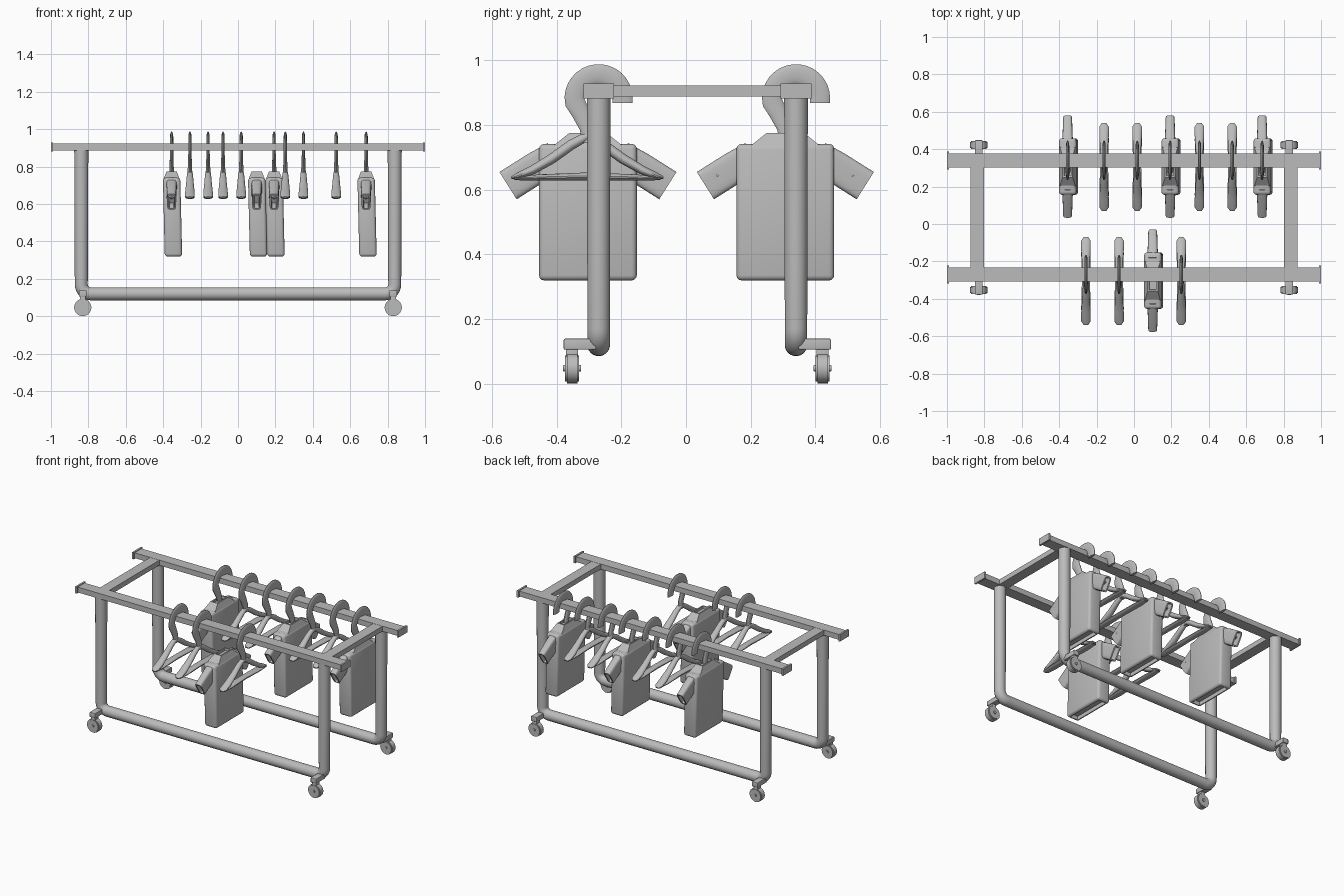
import bpy, bmesh, math
from mathutils import Vector

if "Cube" in bpy.data.objects:
    bpy.data.objects.remove(bpy.data.objects["Cube"])

grey = bpy.data.materials.new("light grey")
grey.diffuse_color = (0.5, 0.5, 0.5, 1)
grey.use_nodes = True
grey.node_tree.nodes["Principled BSDF"].inputs["Base Color"].default_value = grey.diffuse_color
RAIL_Y = (-0.27, 0.34)


def finish(name, bm, smooth=True):
    bmesh.ops.recalc_face_normals(bm, faces=bm.faces)
    me = bpy.data.meshes.new(name)
    bm.to_mesh(me)
    bm.free()
    me.materials.append(grey)
    ob = bpy.data.objects.new(name, me)
    bpy.context.collection.objects.link(ob)
    if smooth:
        bpy.ops.object.select_all(action='DESELECT')
        ob.select_set(True)
        bpy.context.view_layer.objects.active = ob
        bpy.ops.object.shade_smooth_by_angle(angle=math.radians(35))
    return ob


def box_bm(c, s, bevel=0.0):
    bm = bmesh.new()
    bmesh.ops.create_cube(bm, size=1)
    for v in bm.verts:
        v.co = Vector([v.co[i] * s[i] + c[i] for i in range(3)])
    if bevel:
        bmesh.ops.bevel(bm, geom=bm.edges[:], offset=bevel, segments=3,
                        profile=0.5, affect='EDGES')
    return bm


def box(name, c, s, bevel=0.0):
    return finish(name, box_bm(c, s, bevel), bevel > 0)


def hollow(bm, face, rim, depth):
    bmesh.ops.inset_individual(bm, faces=[face], thickness=rim, depth=0)
    bmesh.ops.inset_individual(bm, faces=[face], thickness=0.002, depth=-depth)


def sweep(name, pts, plane, off, n=16, power=1.0, hole=0):
    """Sweep an ellipse along (u, v, in-plane radius, sideways radius) points."""
    bm = bmesh.new()
    rings = []
    for i, (u, v, a, b) in enumerate(pts):
        p, q = pts[max(i - 1, 0)], pts[min(i + 1, len(pts) - 1)]
        t = Vector((q[0] - p[0], q[1] - p[1])).normalized()
        ring = []
        for k in range(n):
            w = 2 * math.pi * (k + 0.5) / n
            c = math.copysign(abs(math.cos(w)) ** power, math.cos(w)) * a
            s = math.copysign(abs(math.sin(w)) ** power, math.sin(w)) * b
            uu, vv = u - t.y * c, v + t.x * c
            ring.append(bm.verts.new((off + s, uu, vv) if plane == 'yz' else (uu, off + s, vv)))
        rings.append(ring)
    for r0, r1 in zip(rings, rings[1:]):
        for k in range(n):
            bm.faces.new((r0[k], r0[(k + 1) % n], r1[(k + 1) % n], r1[k]))
    bm.faces.new(rings[0])
    end = bm.faces.new(rings[-1])
    bmesh.ops.recalc_face_normals(bm, faces=bm.faces)
    if hole:
        hollow(bm, end, 0.009, hole)
    return finish(name, bm)


def disc(name, c, r, depth):
    """Rounded disc with its axis along y."""
    bm = bmesh.new()
    bmesh.ops.create_cone(bm, cap_ends=True, segments=28, radius1=r, radius2=r, depth=depth)
    rim = [e for e in bm.edges if abs(e.verts[0].co.z - e.verts[1].co.z) < 1e-5]
    bmesh.ops.bevel(bm, geom=rim, offset=min(r, depth) * 0.12, segments=2, affect='EDGES')
    for v in bm.verts:
        x, y, z = v.co
        v.co = (c[0] + x, c[1] + z, c[2] + y)
    return finish(name, bm)


# Rails, U-shaped tube frames and casters
for side, y in zip(("front", "rear"), RAIL_Y):
    box(side + "_rail", (0, y, 0.905), (1.99, 0.075, 0.036))
    for x in (-0.994, 0.994):
        box(side + "_rail_end", (x, y, 0.905), (0.012, 0.095, 0.046))
    half = [(-0.838, 0.89, 0.038, 0.037), (-0.838, 0.5, 0.037, 0.036)]
    for k in range(9):
        w = math.pi / 2 * k / 8
        half.append((-0.788 - 0.05 * math.cos(w), 0.17 - 0.05 * math.sin(w), 0.035, 0.035))
    sweep(side + "_tube_frame", half + [(-u, v, a, b) for u, v, a, b in reversed(half)],
          'xz', y, 20)
    s = -1 if y < 0 else 1
    wy = y + s * 0.082
    for x in (-0.83, 0.83):
        box("caster_mount", (x, y + s * 0.058, 0.122), (0.042, 0.1, 0.034), 0.004)
        box("caster_stem", (x, wy, 0.09), (0.032, 0.038, 0.04), 0.003)
        disc("caster_wheel", (x, wy, 0.047), 0.046, 0.043)
        disc("caster_axle", (x, wy, 0.048), 0.01, 0.056)

# Cross bars
for x in (-0.838, 0.838):
    box("cross_bar", (x, 0.035, 0.905), (0.07, 0.56, 0.034))


def hanger(x, y):
    # hook: neck rising into an arc over the rail
    hook = [(-0.03, 0.745, 0.022, 0.014), (-0.035, 0.79, 0.024, 0.012),
            (-0.055, 0.835, 0.028, 0.010)]
    for k in range(17):
        w = math.radians(190 - 190 * k / 16)
        hook.append((0.074 * math.cos(w), 0.882 + 0.074 * math.sin(w), 0.032, 0.009))
    hook.append((0.074, 0.868, 0.032, 0.009))
    sweep("hanger_hook", [(y + u, v, a, b) for u, v, a, b in hook], 'yz', x)
    # sloping shoulders and bottom bar
    c = y - 0.035
    for s in (-1, 1):
        arm = [(0, 0.765, 0.014, 0.015), (0.05, 0.738, 0.016, 0.018), (0.11, 0.695, 0.016, 0.022),
               (0.17, 0.66, 0.014, 0.026), (0.215, 0.641, 0.011, 0.026), (0.235, 0.636, 0.004, 0.012)]
        sweep("hanger_shoulder", [(c + s * u, v, a, b) for u, v, a, b in arm], 'yz', x)
    bar = [(-0.225, 0.634, 0.005, 0.018), (-0.15, 0.637, 0.010, 0.026), (0, 0.640, 0.013, 0.022),
           (0.15, 0.637, 0.010, 0.026), (0.225, 0.634, 0.005, 0.018)]
    sweep("hanger_bar", [(c + u, v, a, b) for u, v, a, b in bar], 'yz', x)


def shirt(x, y):
    c = y - 0.033
    # body, leaning slightly, hollowed at the hem
    bm = box_bm((x, c, 0.53), (0.093, 0.302, 0.422), 0.016)
    hem = min(bm.faces, key=lambda f: f.calc_center_median().z)
    hollow(bm, hem, 0.002, 0.025)
    for v in bm.verts:
        v.co.x += 0.01 * (0.74 - v.co.z) / 0.42
    finish("shirt_body", bm)
    # tapered collar with a neck slot
    bm = box_bm((x, c, 0.752), (0.09, 0.23, 0.046))
    for v in bm.verts:
        if v.co.z > 0.75:
            v.co.x = x + (v.co.x - x) * 0.6
            v.co.y = c + (v.co.y - c) * 0.5
    hollow(bm, max(bm.faces, key=lambda f: f.calc_center_median().z), 0.012, 0.015)
    finish("shirt_collar", bm)
    # short sleeves
    for s in (-1, 1):
        sweep("shirt_sleeve", [(c + s * 0.10, 0.70, 0.05, 0.03), (c + s * 0.16, 0.667, 0.05, 0.027),
                               (c + s * 0.247, 0.612, 0.05, 0.024)],
              'yz', x, 24, 0.45, 0.05)


# Hanging positions
for x in (-0.257, -0.08, 0.253):
    hanger(x, RAIL_Y[0])
for x in (-0.355, -0.16, 0.017, 0.193, 0.35, 0.525, 0.685):
    hanger(x, RAIL_Y[1])
shirt(0.10, RAIL_Y[0])
for x in (-0.355, 0.193, 0.685):
    shirt(x, RAIL_Y[1])
